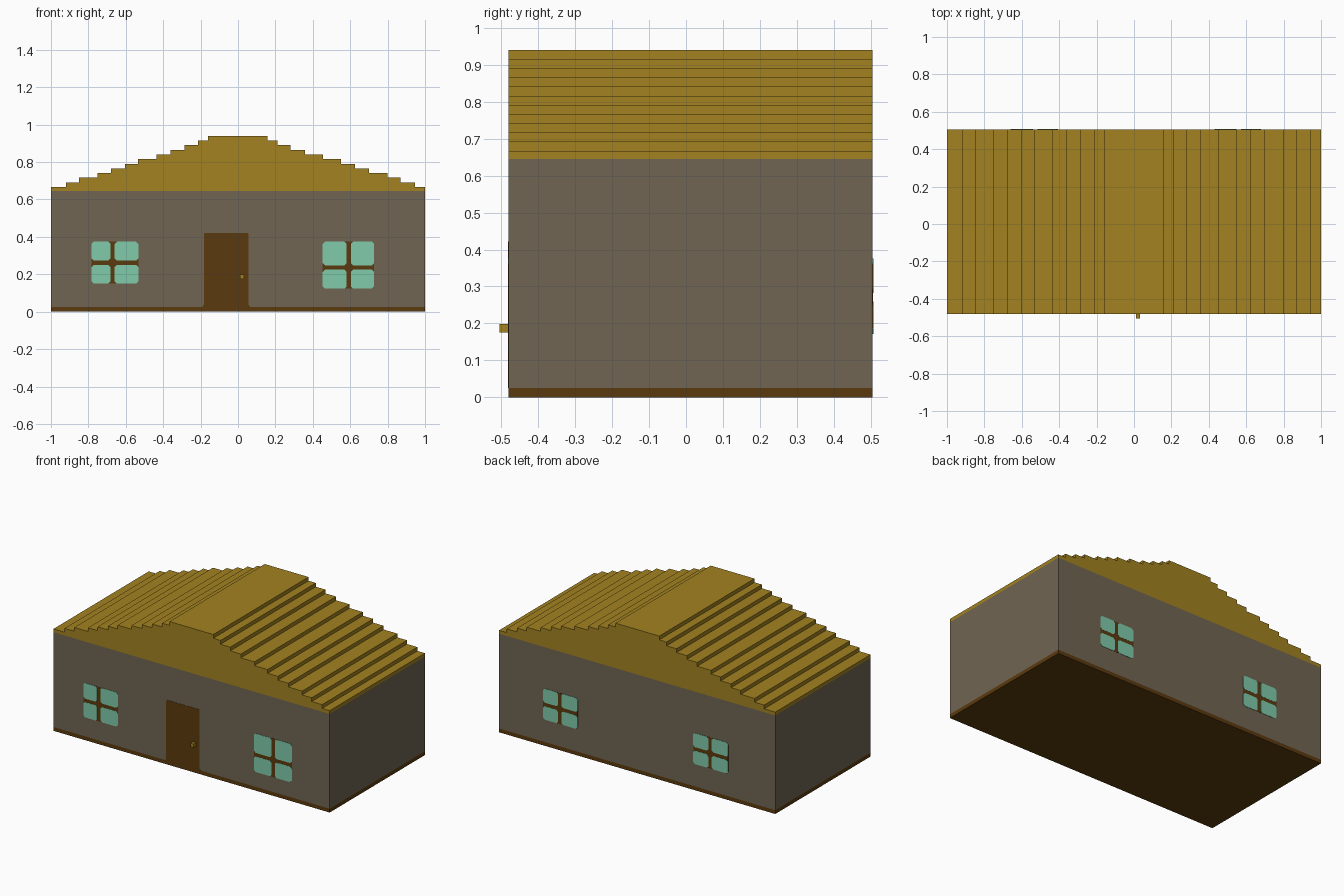
import bpy, bmesh

if "Cube" in bpy.data.objects:
    bpy.data.objects.remove(bpy.data.objects["Cube"])


def material(name, rgb):
    m = bpy.data.materials.new(name)
    m.diffuse_color = (*rgb, 1)
    m.use_nodes = True
    m.node_tree.nodes["Principled BSDF"].inputs["Base Color"].default_value = m.diffuse_color
    return m


STONE = material("grey stone", (0.162, 0.130, 0.086))
THATCH = material("golden roof", (0.36, 0.223, 0.0144))
WOOD = material("dark wood", (0.105, 0.042, 0.0044))
GLASS = material("pale green glass", (0.216, 0.597, 0.402))

FRONT, BACK = -0.48, 0.505


def prism(name, profile, y0, y1, mat):
    """Extrude an (x, z) profile from y0 to y1."""
    bm = bmesh.new()
    face = bm.faces.new([bm.verts.new((x, y0, z)) for x, z in profile])
    ext = bmesh.ops.extrude_face_region(bm, geom=[face])
    verts = [v for v in ext["geom"] if isinstance(v, bmesh.types.BMVert)]
    bmesh.ops.translate(bm, verts=verts, vec=(0, y1 - y0, 0))
    bmesh.ops.recalc_face_normals(bm, faces=bm.faces)
    mesh = bpy.data.meshes.new(name)
    bm.to_mesh(mesh)
    bm.free()
    mesh.materials.append(mat)
    obj = bpy.data.objects.new(name, mesh)
    bpy.context.collection.objects.link(obj)
    return obj


def rect(x0, x1, z0, z1, c=0):
    """Rectangle profile, with corners cut by c."""
    if not c:
        return [(x0, z0), (x1, z0), (x1, z1), (x0, z1)]
    return [(x0 + c, z0), (x1 - c, z0), (x1, z0 + c), (x1, z1 - c),
            (x1 - c, z1), (x0 + c, z1), (x0, z1 - c), (x0, z0 + c)]


# Base and walls
prism("base", rect(-1, 1, 0, 0.025), FRONT, BACK, WOOD)
prism("walls", rect(-1, 1, 0.025, 0.645), FRONT, BACK, STONE)

# Stepped roof: stair edges climbing on the left, descending on the right
left = [-0.92, -0.85, -0.75, -0.68, -0.605, -0.535, -0.435, -0.36, -0.285, -0.213, -0.16]
right = [0.945, 0.87, 0.80, 0.70, 0.625, 0.55, 0.455, 0.357, 0.28, 0.21, 0.157]
z0, step = 0.667, 0.0248


def stairs(start, edges):
    pts = [(start, 0.645), (start, z0)]
    for i, x in enumerate(edges):
        pts += [(x, z0 + i * step), (x, z0 + (i + 1) * step)]
    return pts


prism("roof", stairs(-1, left) + stairs(1, right)[::-1], FRONT, BACK, THATCH)

# Door, flared where it meets the base, and its knob
prism("door", [(-0.19, 0.025), (0.065, 0.025), (0.057, 0.038), (0.057, 0.415), (0.05, 0.422),
               (-0.175, 0.422), (-0.183, 0.415), (-0.183, 0.038)], FRONT - 0.0015, FRONT, WOOD)
prism("door_knob", rect(0.01, 0.032, 0.175, 0.199), -0.505, FRONT, THATCH)


# Windows: wooden frame plate with four glass panes on top
def window(name, wall, out, xs, zs):
    prism(name + "_frame", rect(xs[0], xs[3], zs[0], zs[3], 0.014), wall, wall + out * 0.001, WOOD)
    for i in (0, 2):
        for j in (0, 2):
            prism(f"{name}_pane_{i // 2}{j // 2}",
                  rect(xs[i], xs[i + 1], zs[j], zs[j + 1], 0.012),
                  wall, wall + out * 0.002, GLASS)


window("front_left_window", FRONT, -1, (-0.783, -0.682, -0.659, -0.533), (0.15, 0.25, 0.273, 0.375))
window("front_right_window", FRONT, -1, (0.453, 0.581, 0.604, 0.727), (0.123, 0.225, 0.248, 0.375))
window("back_left_window", BACK, 1, (0.43, 0.548, 0.571, 0.68), (0.172, 0.26, 0.283, 0.375))
window("back_right_window", BACK, 1, (-0.66, -0.54, -0.517, -0.407), (0.172, 0.26, 0.283, 0.375))
